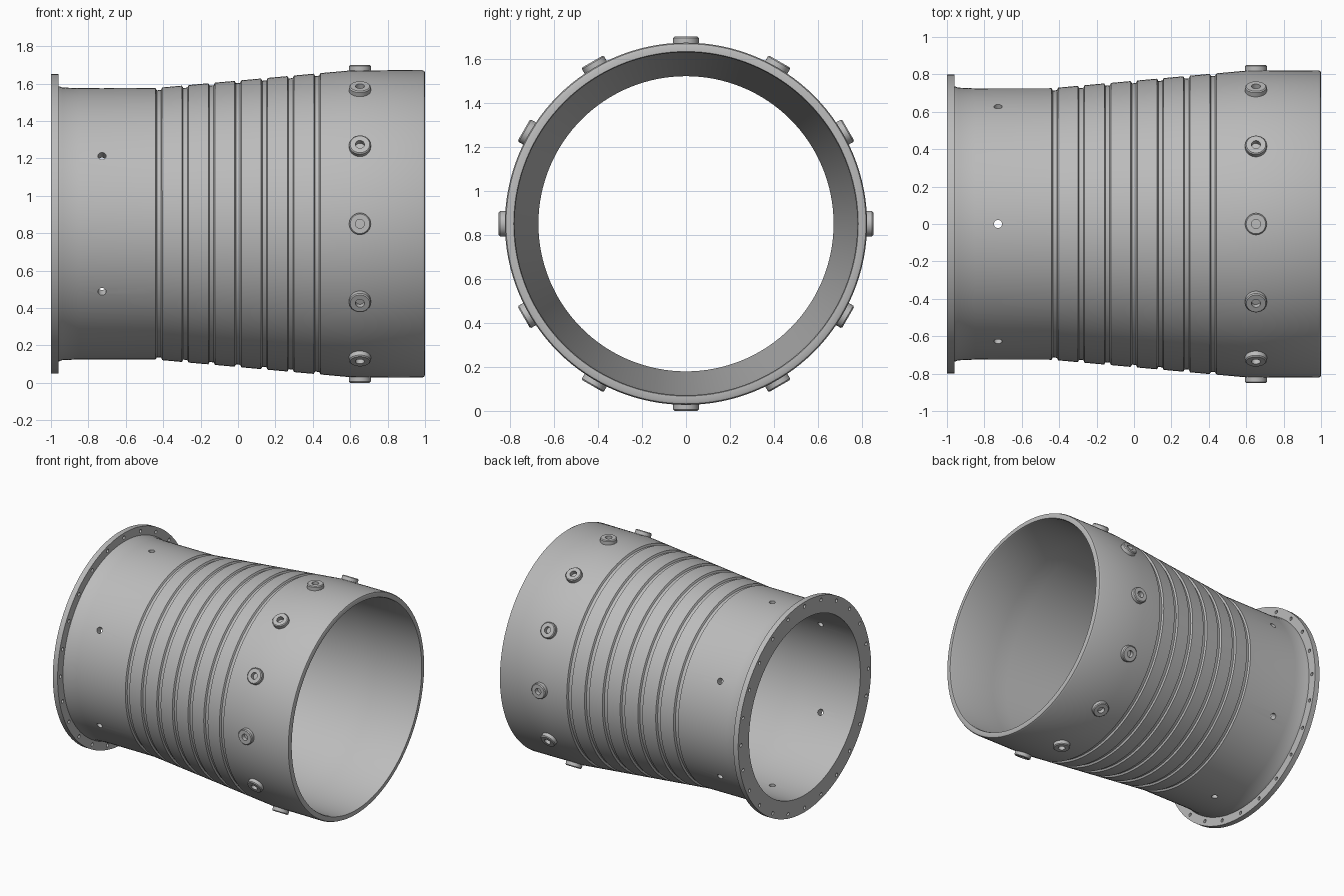
import bpy, bmesh, math
from mathutils import Matrix, Vector

if "Cube" in bpy.data.objects:
    bpy.data.objects.remove(bpy.data.objects["Cube"])

CENTRE = Vector((0, 0, 0.85))
metal = bpy.data.materials.new("grey_metal")
metal.use_nodes = True
grey = (0.5, 0.5, 0.5, 1)
metal.diffuse_color = grey
metal.node_tree.nodes["Principled BSDF"].inputs["Base Color"].default_value = grey


def lathe(bm, profile, segments, matrix, closed=False):
    """Spin (radius, height) points around local z; open ends become caps."""
    rings = []
    for r, h in profile:
        rings.append([bm.verts.new(matrix @ Vector((
            r * math.cos(2 * math.pi * i / segments),
            r * math.sin(2 * math.pi * i / segments), h)))
            for i in range(segments)])
    pairs = list(zip(rings, rings[1:]))
    if closed:
        pairs.append((rings[-1], rings[0]))
    for a, b in pairs:
        for i in range(segments):
            j = (i + 1) % segments
            bm.faces.new((a[i], a[j], b[j], b[i]))
    if not closed:
        bm.faces.new(rings[0][::-1])
        bm.faces.new(rings[-1])


def finish(bm, name):
    bmesh.ops.recalc_face_normals(bm, faces=bm.faces[:])
    mesh = bpy.data.meshes.new(name)
    bm.to_mesh(mesh)
    bm.free()
    mesh.materials.append(metal)
    obj = bpy.data.objects.new(name, mesh)
    obj.location = CENTRE
    bpy.context.collection.objects.link(obj)
    return obj


def activate(obj):
    bpy.ops.object.select_all(action='DESELECT')
    obj.select_set(True)
    bpy.context.view_layer.objects.active = obj


def smooth(obj):
    activate(obj)
    bpy.ops.object.shade_smooth_by_angle(angle=math.radians(25))


def drill(target, cutter):
    """Cut the holes and discard the cutter."""
    cutter.hide_render = True
    activate(target)
    mod = target.modifiers.new("holes", 'BOOLEAN')
    mod.object = cutter
    mod.solver = 'EXACT'
    bpy.ops.object.modifier_apply(modifier=mod.name)
    bpy.data.objects.remove(cutter)


ALONG_X = Matrix.Rotation(math.pi / 2, 4, 'Y')


def radial(angle, x):
    """Local z points outward from the tube axis; angle 0 is straight up."""
    return Matrix.Rotation(angle, 4, 'X') @ Matrix.Translation((x, 0, 0))


# Flared tube wall with seven ring grooves
def outer(x):
    return 0.725 + 0.095 * min(max((x + 0.45) / 1.05, 0), 1)


profile = [(0.735, -0.97), (0.735, -0.955), (0.729, -0.94), (0.725, -0.85)]
for i in range(-3, 4):
    x = 0.141 * i
    for dx, depth in ((-0.018, 0), (-0.011, 0.013), (0.011, 0.013), (0.018, 0)):
        profile.append((outer(x + dx) - depth, x + dx))
profile += [(0.82, 0.6), (0.822, 0.985), (0.817, 0.996), (0.808, 1),
            (0.782, 1), (0.778, 0.99), (0.778, 0.62), (0.77, 0.5),
            (0.68, -0.42), (0.67, -0.55), (0.67, -0.97)]
bm = bmesh.new()
lathe(bm, profile, 128, ALONG_X, closed=True)
tube = finish(bm, "tube_wall")

# Six holes through the narrow end
bm = bmesh.new()
for i in range(6):
    lathe(bm, [(0.022, 0.6), (0.022, 0.8)], 24, radial(i * math.pi / 3, -0.727))
drill(tube, finish(bm, "wall_hole_cutter"))
smooth(tube)

# Bolt flange
bm = bmesh.new()
lathe(bm, [(0.67, -1), (0.8, -1), (0.8, -0.96), (0.67, -0.96)], 128, ALONG_X, closed=True)
flange = finish(bm, "bolt_flange")
bm = bmesh.new()
for i in range(24):
    spot = Matrix.Rotation(i * math.pi / 12, 4, 'X') @ Matrix.Translation((0, 0, 0.766))
    lathe(bm, [(0.013, -1.05), (0.013, -0.9)], 16, spot @ ALONG_X)
drill(flange, finish(bm, "bolt_hole_cutter"))
smooth(flange)

# Twelve round bosses with blind holes around the wide end
bm = bmesh.new()
boss = [(0.058, 0.795), (0.058, 0.844), (0.052, 0.85),
        (0.024, 0.85), (0.024, 0.81)]
for i in range(12):
    lathe(bm, boss, 32, radial(i * math.pi / 6, 0.652))
smooth(finish(bm, "bosses"))
